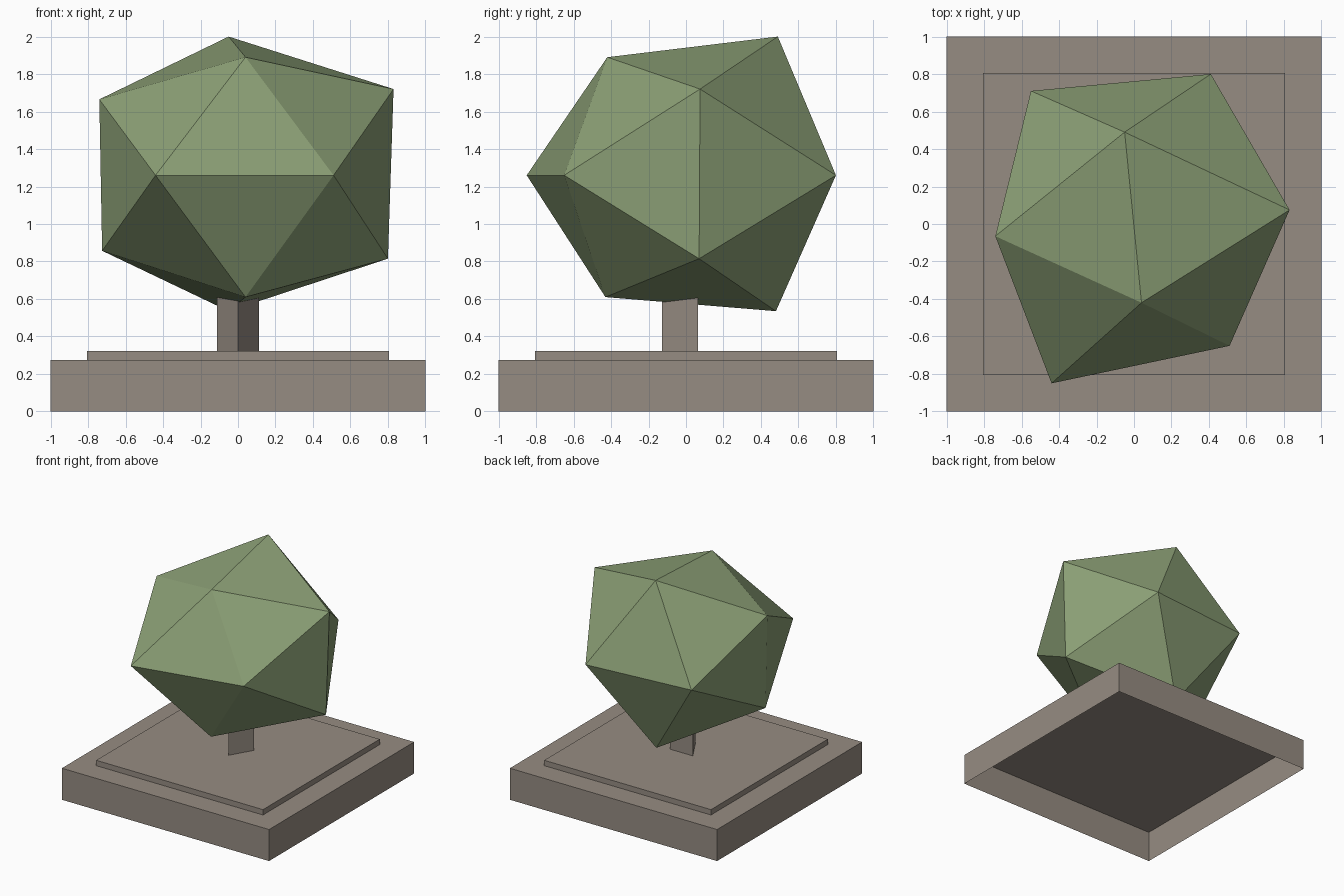
import bpy
import bmesh
import math
from mathutils import Matrix

cube = bpy.data.objects.get("Cube")
if cube:
    bpy.data.objects.remove(cube, do_unlink=True)


def make_material(name, colour):
    mat = bpy.data.materials.new(name)
    mat.use_nodes = True
    mat.diffuse_color = (*colour, 1)
    mat.node_tree.nodes["Principled BSDF"].inputs["Base Color"].default_value = (*colour, 1)
    return mat


def finish(name, bm, mat):
    bmesh.ops.recalc_face_normals(bm, faces=bm.faces)
    mesh = bpy.data.meshes.new(name)
    bm.to_mesh(mesh)
    bm.free()
    mesh.materials.append(mat)
    obj = bpy.data.objects.new(name, mesh)
    bpy.context.collection.objects.link(obj)
    return obj


def open_slab(name, width, bottom, top, mat):
    """Square slab without an underside."""
    bm = bmesh.new()
    height = top - bottom
    place = Matrix.Translation((0, 0, bottom + height / 2))
    bmesh.ops.create_cube(bm, size=1, matrix=place @ Matrix.Diagonal((width, width, height, 1)))
    bm.normal_update()
    under = [f for f in bm.faces if f.normal.z < -0.9]
    bmesh.ops.delete(bm, geom=under, context='FACES_ONLY')
    finish(name, bm, mat)


stone = make_material("taupe", (0.305, 0.262, 0.223))
leaf = make_material("sage green", (0.262, 0.352, 0.181))

# Stepped base
open_slab("base_slab", 2.0, 0.0, 0.275, stone)
open_slab("base_step", 1.61, 0.275, 0.322, stone)

# Three-sided trunk with one edge facing the front
bm = bmesh.new()
bmesh.ops.create_cone(bm, cap_ends=True, segments=3, radius1=0.128, radius2=0.128, depth=0.45)
corner = bm.verts[:][0].co
turn = -math.pi / 2 - math.atan2(corner.y, corner.x)
bmesh.ops.transform(bm, verts=bm.verts,
                    matrix=Matrix.Translation((0, 0, 0.545)) @ Matrix.Rotation(turn, 4, 'Z'))
finish("trunk", bm, stone)

# Faceted crown: an uneven twenty-sided hull
crown_points = [
    (-0.05, 0.49, 2.0), (0.04, -0.42, 1.89),
    (-0.74, -0.065, 1.665), (0.83, 0.075, 1.72),
    (-0.44, -0.85, 1.26), (0.51, -0.65, 1.26),
    (-0.55, 0.71, 1.26), (0.41, 0.80, 1.26),
    (-0.725, -0.06, 0.857), (0.80, 0.07, 0.815),
    (0.04, -0.43, 0.61), (-0.05, 0.48, 0.535),
]
bm = bmesh.new()
for p in crown_points:
    bm.verts.new(p)
bmesh.ops.convex_hull(bm, input=bm.verts)
finish("crown", bm, leaf)
